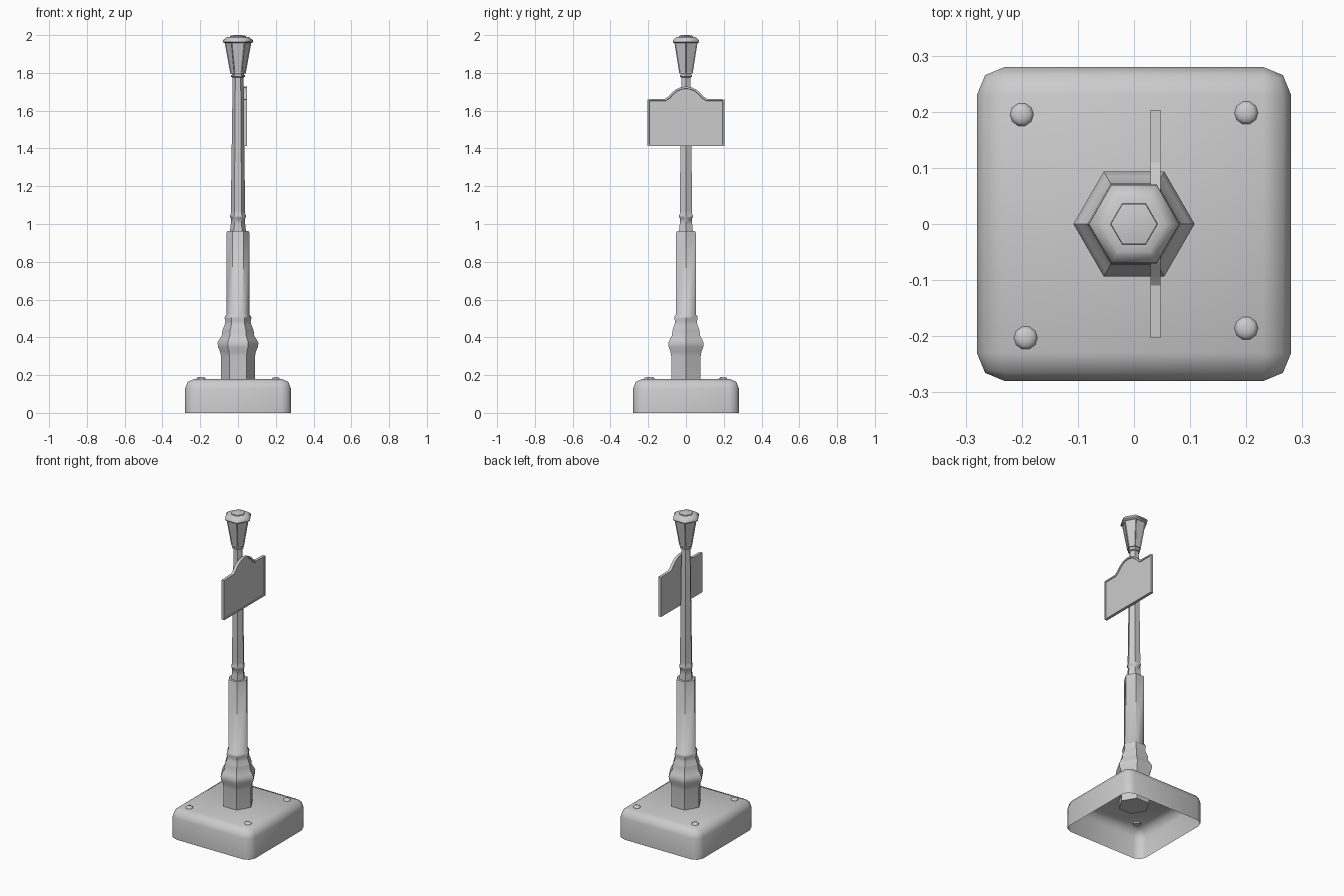
import bpy, bmesh, math
from mathutils import Vector

if "Cube" in bpy.data.objects:
    bpy.data.objects.remove(bpy.data.objects["Cube"])


def finish(bm, name, angle=50):
    bmesh.ops.recalc_face_normals(bm, faces=bm.faces[:])
    me = bpy.data.meshes.new(name)
    bm.to_mesh(me)
    bm.free()
    ob = bpy.data.objects.new(name, me)
    bpy.context.collection.objects.link(ob)
    bpy.ops.object.select_all(action='DESELECT')
    ob.select_set(True)
    bpy.context.view_layer.objects.active = ob
    bpy.ops.object.shade_smooth_by_angle(angle=math.radians(angle))
    return ob


def lathe(profile, sides=6, center=(0, 0)):
    """Stack of regular polygons given as (radius, z), capped at both ends."""
    bm = bmesh.new()
    rings = []
    for r, z in profile:
        rings.append([bm.verts.new((center[0] + r * math.cos(2 * math.pi * i / sides),
                                    center[1] + r * math.sin(2 * math.pi * i / sides), z))
                      for i in range(sides)])
    for a, b in zip(rings, rings[1:]):
        for i in range(sides):
            j = (i + 1) % sides
            bm.faces.new((a[i], a[j], b[j], b[i]))
    bm.faces.new(rings[0][::-1])
    bm.faces.new(rings[-1])
    return bm


# Hollow rounded base, open underneath
bm = bmesh.new()
bmesh.ops.create_cube(bm, size=1)
for v in bm.verts:
    v.co = Vector((v.co.x * 0.56, v.co.y * 0.56, (v.co.z + 0.5) * 0.18))
bmesh.ops.delete(bm, geom=[f for f in bm.faces if f.calc_center_median().z < 0.01],
                 context='FACES_ONLY')
edges = [e for e in bm.edges if max(v.co.z for v in e.verts) > 0.1]
bmesh.ops.bevel(bm, geom=edges, offset=0.05, segments=2, profile=0.5, affect='EDGES')
finish(bm, "base")

# Bolts, slightly unevenly placed
for i, (x, y) in enumerate([(-0.2, 0.195), (0.2, 0.198), (-0.193, -0.203), (0.2, -0.186)]):
    finish(lathe([(0.021, 0.17), (0.021, 0.182), (0.015, 0.188), (0.006, 0.19)],
                 10, (x, y)), f"bolt_{i + 1}")

# Hexagonal lower column with turned foot
finish(lathe([(0.09, 0.13), (0.09, 0.30), (0.095, 0.325), (0.106, 0.35), (0.108, 0.37),
              (0.098, 0.39), (0.085, 0.41), (0.083, 0.435), (0.078, 0.45), (0.069, 0.47),
              (0.067, 0.485), (0.071, 0.50), (0.069, 0.512), (0.06, 0.52),
              (0.06, 0.955), (0.056, 0.962), (0.04, 0.963)]), "lower_column")

# Slim upper pole with ring
finish(lathe([(0.043, 0.955), (0.038, 1.0), (0.037, 1.03), (0.042, 1.035), (0.042, 1.045),
              (0.037, 1.055), (0.038, 1.07), (0.028, 1.785)]), "upper_pole")

# Lantern: collar, glazed body, roof and cap
finish(lathe([(0.028, 1.775), (0.037, 1.78), (0.037, 1.788), (0.032, 1.79), (0.035, 1.80)]),
       "lantern_collar")
bm = lathe([(0.041, 1.797), (0.071, 1.962)])
panes = [f for f in bm.faces if len(f.verts) == 4]
bmesh.ops.recalc_face_normals(bm, faces=bm.faces[:])
bmesh.ops.inset_individual(bm, faces=panes, thickness=0.006, depth=-0.003)
finish(bm, "lantern_body", 30)
finish(lathe([(0.072, 1.957), (0.081, 1.964), (0.08, 1.972), (0.064, 1.986), (0.058, 1.989),
              (0.042, 1.991), (0.041, 1.996), (0.025, 1.999), (0.008, 2.0)]), "lantern_roof")

# Arched sign board with a raised border on its face
half = [(0.203, 1.413), (0.203, 1.66), (0.11, 1.663), (0.092, 1.676), (0.075, 1.695),
        (0.053, 1.713), (0.028, 1.724)]
outline = half + [(0, 1.728)] + [(-y, z) for y, z in reversed(half)]
bm = bmesh.new()
face = bm.faces.new([bm.verts.new((0.029, y, z)) for y, z in outline])
ext = bmesh.ops.extrude_face_region(bm, geom=[face], use_keep_orig=True)
bmesh.ops.translate(bm, vec=(0.018, 0, 0),
                    verts=[g for g in ext['geom'] if isinstance(g, bmesh.types.BMVert)])
bmesh.ops.recalc_face_normals(bm, faces=bm.faces[:])
front = [f for f in bm.faces if f.calc_center_median().x > 0.045]
bmesh.ops.inset_region(bm, faces=front, thickness=0.01)
bmesh.ops.inset_region(bm, faces=front, thickness=0.002, depth=-0.004)
finish(bm, "sign_board", 30)
